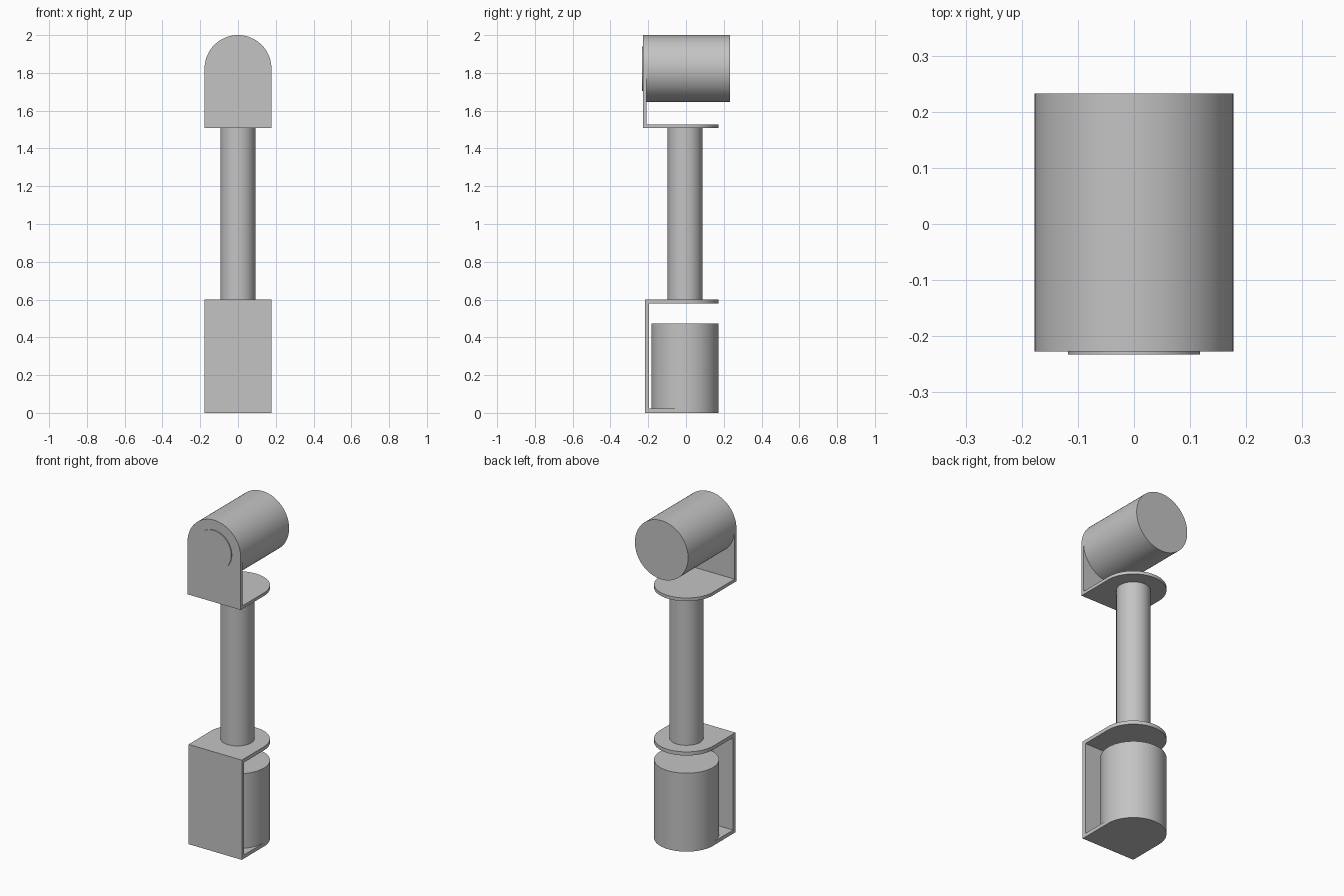
import bpy
import bmesh
import math
from mathutils import Matrix, Vector

cube = bpy.data.objects.get("Cube")
if cube:
    bpy.data.objects.remove(cube, do_unlink=True)

GREY = (0.55, 0.55, 0.55, 1)
metal = bpy.data.materials.new("grey metal")
metal.use_nodes = True
metal.diffuse_color = GREY
metal.node_tree.nodes["Principled BSDF"].inputs["Base Color"].default_value = GREY

R = 0.177          # half width shared by brackets and motors
AXIS_Y = -0.005    # vertical axis of the arm
HEAD_Z = 2 - R     # horizontal axis of the upper motor
UPRIGHT = Matrix.Identity(4)
# Maps profile x, y, z to model x, z, -y (extrusion runs toward the front)
FACING = Matrix.Rotation(math.pi / 2, 4, "X")


def extrude(name, profile, low, high, turn=UPRIGHT):
    """Extrude a flat outline from low to high, then turn it."""
    bm = bmesh.new()
    face = bm.faces.new([bm.verts.new((x, y, low)) for x, y in profile])
    grown = bmesh.ops.extrude_face_region(bm, geom=[face])
    verts = [v for v in grown["geom"] if isinstance(v, bmesh.types.BMVert)]
    bmesh.ops.translate(bm, verts=verts, vec=Vector((0, 0, high - low)))
    bm.transform(turn)
    bmesh.ops.recalc_face_normals(bm, faces=bm.faces)
    mesh = bpy.data.meshes.new(name)
    bm.to_mesh(mesh)
    bm.free()
    mesh.materials.append(metal)
    obj = bpy.data.objects.new(name, mesh)
    bpy.context.collection.objects.link(obj)
    bpy.ops.object.select_all(action="DESELECT")
    obj.select_set(True)
    bpy.context.view_layer.objects.active = obj
    bpy.ops.object.shade_smooth_by_angle(angle=math.radians(30))
    return obj


def circle(radius, centre, steps=96):
    angles = [2 * math.pi * i / steps for i in range(steps)]
    return [(radius * math.cos(a), centre + radius * math.sin(a)) for a in angles]


def arch(base, centre, steps=48):
    """Straight sides from base up to a half circle around centre."""
    angles = [math.pi * i / steps for i in range(steps + 1)]
    curve = [(R * math.cos(a), centre + R * math.sin(a)) for a in angles]
    return curve + [(-R, base), (R, base)]


def rectangle(back, front):
    return [(-R, front), (R, front), (R, back), (-R, back)]


# Lower bracket: flat front wall joining two rounded shelves
extrude("lower_bracket_wall", rectangle(-0.195, -0.217), 0, 0.6)
extrude("lower_bracket_base", arch(-0.195, AXIS_Y), 0, 0.022)
extrude("lower_bracket_top", arch(-0.195, AXIS_Y), 0.578, 0.6)

# Upright motor and the arm tube
extrude("lower_motor", circle(R, AXIS_Y), 0.022, 0.472)
extrude("arm_tube", circle(0.092, AXIS_Y), 0.6, 1.507)

# Upper bracket: rounded shelf and arched front wall
extrude("upper_bracket_shelf", arch(-0.209, AXIS_Y), 1.507, 1.526)
extrude("upper_bracket_wall", arch(1.507, HEAD_Z), 0.209, 0.227, FACING)

# Horizontal motor and its front cap
extrude("upper_motor", circle(R, HEAD_Z), -0.233, 0.209, FACING)
extrude("front_cap", circle(0.118, HEAD_Z), 0.227, 0.233, FACING)
